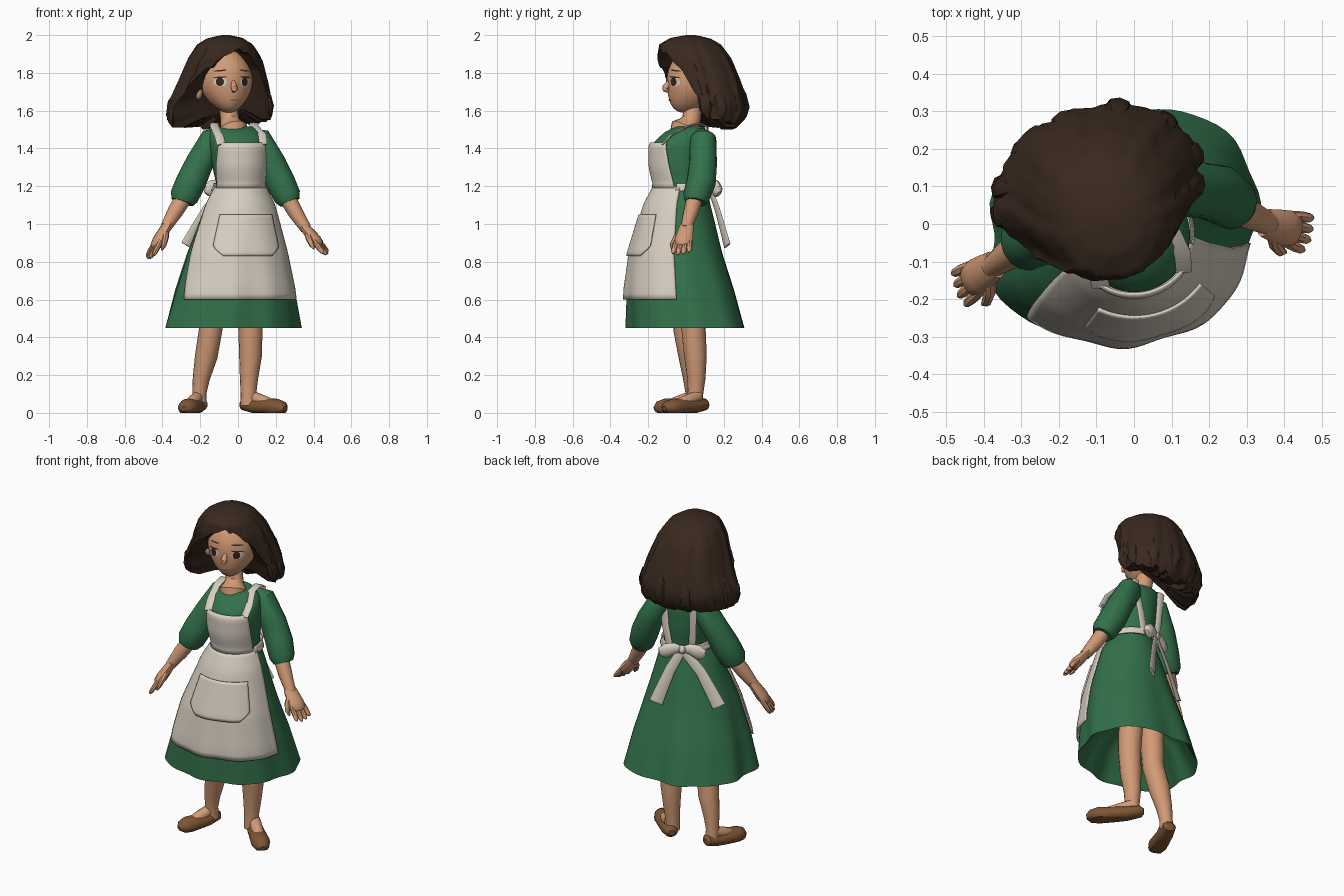
import bpy, bmesh, math, random
from mathutils import Vector, Matrix

if "Cube" in bpy.data.objects:
    bpy.data.objects.remove(bpy.data.objects["Cube"])

random.seed(4)
V = Vector


def material(name, rgb):
    m = bpy.data.materials.new(name)
    m.diffuse_color = (*rgb, 1)
    m.use_nodes = True
    m.node_tree.nodes["Principled BSDF"].inputs["Base Color"].default_value = m.diffuse_color
    return m


SKIN = material("skin", (0.64, 0.325, 0.18))
HAIR = material("dark_brown_hair", (0.042, 0.022, 0.0135))
GREEN = material("green_cloth", (0.032, 0.165, 0.068))
CREAM = material("cream_cloth", (0.68, 0.62, 0.53))
SHOE = material("brown_leather", (0.205, 0.093, 0.035))
WHITE = material("eye_white", (0.62, 0.62, 0.58))
IRIS = material("eye_brown", (0.04, 0.018, 0.012))
LIP = material("lip", (0.36, 0.13, 0.08))


def grid(name, rows, mat, closed=True, caps=(False, False), thick=0):
    """Skin a list of point rows into one mesh."""
    bm = bmesh.new()
    vs = [[bm.verts.new(p) for p in r] for r in rows]
    n = len(rows[0])
    for a, b in zip(vs, vs[1:]):
        for i in range(n if closed else n - 1):
            j = (i + 1) % n
            bm.faces.new((a[i], a[j], b[j], b[i]))
    if caps[0]:
        bm.faces.new(vs[0])
    if caps[1]:
        bm.faces.new(vs[-1])
    bmesh.ops.recalc_face_normals(bm, faces=bm.faces)
    me = bpy.data.meshes.new(name)
    bm.to_mesh(me)
    bm.free()
    me.materials.append(mat)
    ob = bpy.data.objects.new(name, me)
    bpy.context.collection.objects.link(ob)
    if thick:
        s = ob.modifiers.new("thickness", 'SOLIDIFY')
        s.thickness, s.offset = thick, 0
    return ob


def tube(name, pts, mat, ref=(0, 1, 0), wide=1.0, sides=12, floor=None):
    """Tube through (x, y, z, radius); width along ref is scaled by wide."""
    P = [V(p[:3]) for p in pts]
    rows = []
    for i, p in enumerate(P):
        d = (P[min(i + 1, len(P) - 1)] - P[max(i - 1, 0)]).normalized()
        u = d.cross(V(ref)).normalized()
        w = u.cross(d)
        row = []
        for k in range(sides):
            a = 2 * math.pi * k / sides
            q = p + pts[i][3] * (math.cos(a) * u + wide * math.sin(a) * w)
            if floor is not None:
                q.z = max(q.z, floor)
            row.append(q)
        rows.append(row)
    return grid(name, rows, mat, caps=(True, True))


def table(rows, key):
    """Linear interpolation in rows sorted by rising first entry."""
    if key <= rows[0][0]:
        return rows[0][1:]
    for a, b in zip(rows, rows[1:]):
        if key <= b[0]:
            t = (key - a[0]) / (b[0] - a[0])
            return [x + (y - x) * t for x, y in zip(a[1:], b[1:])]
    return rows[-1][1:]


# Dress: height, centre x, centre y, radius x, radius y
BODY = [(0.45, -.03, 0, .35, .31), (0.65, -.02, -.025, .312, .282),
        (0.85, -.01, -.045, .258, .238), (1.1, .005, -.04, .175, .17),
        (1.2, .01, -.025, .122, .132), (1.3, .005, -.03, .14, .15),
        (1.42, 0, -.03, .15, .152), (1.48, -.01, -.005, .145, .118),
        (1.515, -.025, .02, .11, .078)]


def surf(z, deg, off=0.0):
    """Point on the dress; angle 0 faces front, 90 faces +x."""
    cx, cy, rx, ry = table(BODY, z)
    a = math.radians(deg)
    lobe = max(0, math.cos(2 * (a - math.radians(130)))) ** 2
    fold = max(0, 1.05 - z) * (.04 * math.cos(7 * a + .6) + .025 * math.cos(11 * a) + .2 * lobe)
    return V((cx + (rx * (1 + fold) + off) * math.sin(a),
              cy - (ry * (1 + fold) + off) * math.cos(a), z))


N = 72
angles = [360 * i / N for i in range(N)]
rows = []
for z, s in ((.74, .1), (.62, .72), (.465, .95)):
    c = V((-.03, -.01, z))
    rows.append([V((c.x + (p.x - c.x) * s, c.y + (p.y - c.y) * s, z))
                 for p in (surf(.45, a) for a in angles)])
rows += [[surf(.45 + 1.065 * i / 36, a) for a in angles] for i in range(37)]
grid("dress", rows, GREEN, caps=(True, True))


def patch(name, z0, z1, span, off, nv=20, nu=36):
    """Cloth panel lying on the dress; span(v) gives its two edge angles."""
    rows = []
    for i in range(nv + 1):
        v = i / nv
        a, b = span(v)
        rows.append([surf(z0 + (z1 - z0) * v, a + (b - a) * j / nu, off) for j in range(nu + 1)])
    return grid(name, rows, CREAM, closed=False, thick=.008)


# Apron
patch("apron_skirt", .6, 1.2, lambda v: (-46 - 26 * v, 84 + 4 * v), .014)
patch("apron_bib", 1.19, 1.43, lambda v: (-62 + 24 * v, 76 - 15 * v), .014, 10, 20)
patch("apron_pocket", .83, 1.05,
      lambda v: (14 - 41 * min(1, .55 + 2 * v) ** .7, 14 + 41 * min(1, .55 + 2 * v) ** .7), .023, 12, 24)
patch("waistband", 1.175, 1.215, lambda v: (80, 290), .014, 3, 40)
for side, f0, sx, sy, b1, b0 in (("left", -33, -.125, .04, 222, 228), ("right", 54, .085, .07, 150, 172)):
    path = [surf(1.42, f0, .012), surf(1.47, f0 * 1.1, .012), V((sx, sy - .06, 1.518)),
            V((sx, sy, 1.533)), V((sx, sy + .045, 1.512)), surf(1.45, b1, .012),
            surf(1.32, (b0 + b1) / 2, .012), surf(1.2, b0, .014)]
    tube(side + "_apron_strap", [(*p, .006) for p in path], CREAM, (1, 0, 0), 4, 8)

# Bow at the back
B = surf(1.2, 207, .03)
T = V((math.cos(math.radians(27)), math.sin(math.radians(27)), 0))
tube("bow_knot", [(*(B + T * d), r) for d, r in ((-.025, .012), (-.012, .024), (.012, .024), (.025, .012))],
     CREAM, (0, 0, 1), 1)
for s, side in ((-1, "left"), (1, "right")):
    tube(side + "_bow_loop", [(*(B + T * d * s + V((0, 0, h))), r) for d, h, r in
         ((0, 0, .01), (.04, .006, .02), (.08, -.006, .026), (.11, -.028, .024), (.122, -.04, .01))],
         CREAM, (0, 0, 1), 1.6)
    tail = [(*surf(z, 207 + s * -a, o), r) for z, a, o, r in
            ((1.19, 3, .03, .006), (1.08, 24, .03, .007), (.98, 33, .035, .008), (.885, 39, .04, .009))]
    tube(side + "_bow_tail", tail, CREAM, T, 4.3, 8)

# Sleeves, forearms and hands
ARMS = {
    "left": ([(-.09, .03, 1.465, .045), (-.13, .025, 1.45, .07), (-.205, .0, 1.32, .074),
              (-.25, -.03, 1.22, .08), (-.285, -.05, 1.145, .076), (-.295, -.055, 1.115, .06)],
             [(-.28, -.05, 1.15, .045), (-.33, -.08, 1.07, .042), (-.38, -.115, .985, .03)],
             (-.38, -.115, .985), (-.475, -.18, .812)),
    "right": ([(.065, .08, 1.465, .045), (.105, .09, 1.45, .07), (.18, .09, 1.32, .074),
               (.225, .08, 1.22, .078), (.262, .055, 1.145, .072), (.275, .05, 1.115, .056)],
              [(.255, .05, 1.15, .045), (.305, .025, 1.06, .04), (.36, .0, .975, .03)],
              (.36, 0, .975), (.475, -.03, .835))}
for side, (sleeve, fore, wrist, tip) in ARMS.items():
    tube(side + "_sleeve", sleeve, GREEN, sides=16)
    tube(side + "_forearm", fore, SKIN)
    w, t = V(wrist), V(tip)
    d = t - w
    across = V((.35 if t.x > 0 else -.35, 1, 0))
    across -= d * (d.dot(across) / d.length_squared)
    across.normalize()
    tube(side + "_palm", [(*(w + d * k), r) for k, r in
         ((-.1, .024), (.15, .028), (.4, .031), (.58, .027), (.66, .014))], SKIN, across, 1.6)
    for n in range(4):
        o = across * (n - 1.5) * .023
        reach = 1.0 - .06 * abs(n - 1.3)
        tube(f"{side}_finger_{n + 1}", [(*(w + d * k * reach + o * (.8 + .5 * k)), r) for k, r in
             ((.5, .014), (.75, .015), (.93, .012), (1, .005))], SKIN, sides=8)
    inward = V((-.035 if t.x > 0 else .035, 0, 0))
    tube(side + "_thumb", [(*(w + d * k - across * q + inward * k), r) for k, q, r in
         ((.1, .01, .018), (.35, .045, .017), (.6, .058, .014), (.75, .055, .005))], SKIN, sides=8)

# Legs and shoes
LEGS = {
    "left": ([(-.125, 0, .7, .07), (-.145, -.005, .44, .062), (-.168, .02, .3, .06),
              (-.195, .03, .18, .045), (-.205, .035, .1, .037), (-.205, .04, .04, .04)],
             V((-.19, .09, 0)), V((-.285, -.165, 0))),
    "right": ([(.06, .05, .7, .072), (.066, .04, .44, .064), (.066, .05, .3, .06),
               (.058, .055, .18, .048), (.055, .05, .1, .041), (.055, .05, .04, .042)],
              V((.02, .11, 0)), V((.25, -.115, 0)))}
for side, (leg, heel, toe) in LEGS.items():
    tube(side + "_leg", leg, SKIN, sides=16)
    at = lambda k, z, r: (*(heel.lerp(toe, k) + V((0, 0, z))), r)
    tube(side + "_instep", [at(.2, .09, .03), at(.4, .068, .034), at(.6, .05, .032), at(.7, .04, .02)], SKIN)
    tube(side + "_shoe", [at(0, .045, .018), at(.06, .045, .038), at(.3, .034, .046), at(.55, .032, .05),
         at(.78, .03, .054), at(.93, .026, .042), at(1, .022, .016)], SHOE, (0, 0, 1), .85, 16, 0)

# Neck
tube("neck", [(-.02, -.02, 1.46, .07), (-.028, -.005, 1.505, .078), (-.038, .016, 1.528, .056),
              (-.045, .03, 1.56, .049), (-.055, .04, 1.66, .049)], SKIN, sides=20)

# Head, modelled facing -y and then turned
TURN = Matrix.Translation((-.065, .05, 1.76)) @ Matrix.Rotation(math.radians(16), 4, 'Z')
RX, RY, RZ = .142, .152, .172


def taper(s):
    return 1 - .30 * max(0, -s) ** 2


def jaw(s):
    return -.055 * max(0, -s) ** 2


rows = []
for i in range(1, 20):
    s, c = -math.cos(math.pi * i / 20), math.sin(math.pi * i / 20)
    rows.append([TURN @ V((RX * taper(s) * c * math.sin(a), jaw(s) - RY * c * math.cos(a), RZ * s))
                 for a in (2 * math.pi * k / 32 for k in range(32))])
grid("head", rows, SKIN, caps=(True, True))


def face_plate(name, mat, x, z, rx, rz, off, tilt=0):
    """Thin oval plate that follows the face."""
    rows = []
    for rad in (.05, .4, .75, 1):
        row = []
        for k in range(16):
            a = 2 * math.pi * k / 16
            u, w = rx * rad * math.cos(a), rz * rad * math.sin(a)
            px = x + u * math.cos(tilt) - w * math.sin(tilt)
            pz = z + u * math.sin(tilt) + w * math.cos(tilt)
            s = pz / RZ
            y = jaw(s) - RY * math.sqrt(max(.02, 1 - s * s - (px / RX / taper(s)) ** 2))
            row.append(TURN @ V((px, y - off, pz)))
        rows.append(row)
    grid(name, rows, mat, caps=(True, False))


def blob(name, mat, c, r):
    pts = [(c[0], c[1], c[2] + r[2] * math.sin(t), math.cos(t)) for t in
           (math.radians(d) for d in range(-80, 81, 20))]
    rows = [[TURN @ V((x + r[0] * k * math.cos(a), y + r[1] * k * math.sin(a), z))
             for a in (2 * math.pi * j / 14 for j in range(14))] for x, y, z, k in pts]
    grid(name, rows, mat, caps=(True, True))


for s, side in ((-1, "left"), (1, "right")):
    face_plate(side + "_eye", WHITE, s * .068, -.008, .031, .024, .003)
    face_plate(side + "_iris", IRIS, s * .068 - .003, -.007, .019, .023, .006)
    face_plate(side + "_upper_lash", IRIS, s * .07, .017, .034, .004, .007, -s * .1)
    face_plate(side + "_eyebrow", HAIR, s * .066, .052, .032, .004, .005, -s * .1)
    blob(side + "_ear", SKIN, (s * .15, .005, -.06), (.022, .03, .042))
tube("nose", [(*(TURN @ V((0, y, z))), r) for y, z, r in
     ((-.142, .0, .008), (-.152, -.02, .014), (-.166, -.038, .018), (-.166, -.048, .016), (-.15, -.058, .008))],
     SKIN, (1, 0, 0), 1)
face_plate("mouth", LIP, .004, -.104, .026, .004, .004)

# Hair: height, centre x, centre y, radius x, radius y
SHELL = [(1.50, -.10, .09, .245, .155), (1.55, -.10, .10, .278, .20), (1.63, -.097, .10, .282, .218),
         (1.75, -.083, .08, .24, .212), (1.88, -.073, .04, .192, .20), (1.95, -.07, .02, .145, .168),
         (1.985, -.068, .02, .09, .105), (2.0, -.065, .025, .02, .025)]
SWAY = math.radians(19)


def hair_point(z, deg, g=1.0, off=0.0):
    """Point on the hair volume, whose oval is turned towards the back right."""
    cx, cy, rx, ry = table(SHELL, z)
    a = math.radians(deg) - SWAY
    u, w = (rx * g + off) * math.sin(a), -(ry * g + off) * math.cos(a)
    return V((cx + u * math.cos(SWAY) - w * math.sin(SWAY), cy + u * math.sin(SWAY) + w * math.cos(SWAY), z))


# Lower edge of the hair by angle from the front
EDGE = [(-95, 1.52), (-70, 1.53), (-56, 1.65), (-40, 1.75), (-25, 1.82), (0, 1.885), (20, 1.925),
        (45, 1.895), (65, 1.82), (76, 1.69), (86, 1.57), (115, 1.545), (180, 1.515), (265, 1.52)]
M, K = 96, 18
jag = [random.uniform(-.016, .012) for _ in range(M)]
groove = [random.uniform(-.035, .03) for _ in range(M)]
rows = [[] for _ in range(K + 3)]
for i in range(M):
    deg = -95 + 360 * i / M
    edge = table(EDGE, deg)[0] + jag[i // 2 * 2]
    for k in range(K + 1):
        t = k / K
        z = 2.0 - (2.0 - edge) * t ** 1.5
        g = 1 + groove[(i + k // 4) % M // 3] * min(1, 2 * t) + .012 * math.cos(12 * math.radians(deg) + 3 * t)
        rows[k].append(hair_point(z, deg, g))
    low = rows[K][-1]
    for n, (s, dz) in enumerate(((.8, .0), (.42, .05))):
        rows[K + 1 + n].append(V((-.065 + (low.x + .065) * s, .06 + (low.y - .06) * s, low.z + dz)))
grid("hair", rows, HAIR, caps=(True, True))

# Loose locks around the hair edge
for n, (deg, z0, z1, out) in enumerate(((86, 1.72, 1.57, .012), (108, 1.7, 1.555, .018), (-74, 1.68, 1.52, .01),
                                        (-95, 1.7, 1.515, .008), (140, 1.72, 1.54, .01), (172, 1.74, 1.55, .01),
                                        (205, 1.7, 1.52, .006), (235, 1.72, 1.51, .008))):
    a = math.radians(deg)
    pts = []
    for t, r in ((0, .008), (.3, .022), (.65, .024), (.88, .015), (1, .003)):
        pts.append((*hair_point(z0 + (z1 - z0) * t, deg, 1, out * t * t - .014), r))
    tube(f"hair_lock_{n + 1}", pts, HAIR, (math.cos(a), math.sin(a), 0), 1.5, 8)

# Smooth shading with sharp edges kept
for ob in bpy.context.collection.objects:
    ob.select_set(True)
    bpy.context.view_layer.objects.active = ob
bpy.ops.object.shade_smooth_by_angle(angle=math.radians(40))
